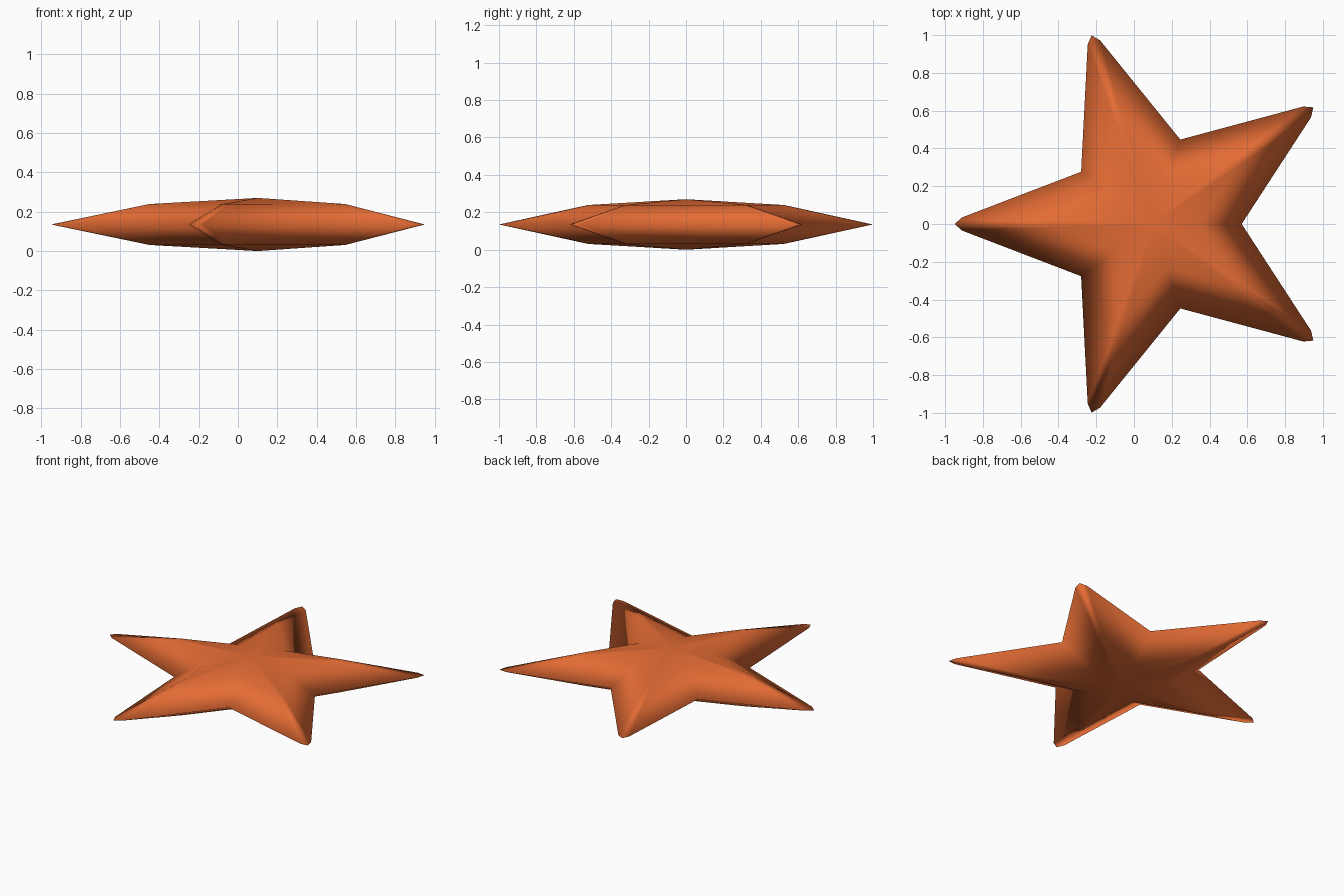
import bpy, bmesh, math
from mathutils import Vector

if "Cube" in bpy.data.objects:
    bpy.data.objects.remove(bpy.data.objects["Cube"])

CENTRE_X, MID_Z, HALF_H = 0.1, 0.14, 0.135

# Star outline: blunt three-point tips alternating with single valley points
outline = []
for i in range(5):
    a = math.radians(36 + 72 * i)
    d = Vector((math.cos(a), math.sin(a)))
    n = Vector((-d.y, d.x))
    outline += [d * 1.01 - n * 0.035, d * 1.05, d * 1.01 + n * 0.035]
    v = a + math.radians(36)
    outline.append(Vector((math.cos(v), math.sin(v))) * 0.47)

bm = bmesh.new()


def ring(scale, z):
    return [bm.verts.new((CENTRE_X + p.x * scale, p.y * scale, z)) for p in outline]


# Rim, shoulder rings and domed centre on both sides
rim = ring(1.0, MID_Z)
count = len(rim)
for side in (1, -1):
    shoulder = ring(0.524, MID_Z + side * 0.104)
    apex = bm.verts.new((CENTRE_X, 0, MID_Z + side * HALF_H))
    for i in range(count):
        j = (i + 1) % count
        bm.faces.new((rim[i], rim[j], shoulder[j], shoulder[i]))
        bm.faces.new((shoulder[i], shoulder[j], apex))
bmesh.ops.recalc_face_normals(bm, faces=bm.faces)
for v in bm.verts:
    v.co.z -= MID_Z - HALF_H
for f in bm.faces:
    f.smooth = True

mesh = bpy.data.meshes.new("star_body")
bm.to_mesh(mesh)
bm.free()
star = bpy.data.objects.new("star_body", mesh)
bpy.context.collection.objects.link(star)

# Flat orange colour
mat = bpy.data.materials.new("orange")
mat.diffuse_color = (0.78, 0.15, 0.035, 1)
mat.use_nodes = True
mat.node_tree.nodes["Principled BSDF"].inputs["Base Color"].default_value = mat.diffuse_color
mesh.materials.append(mat)
